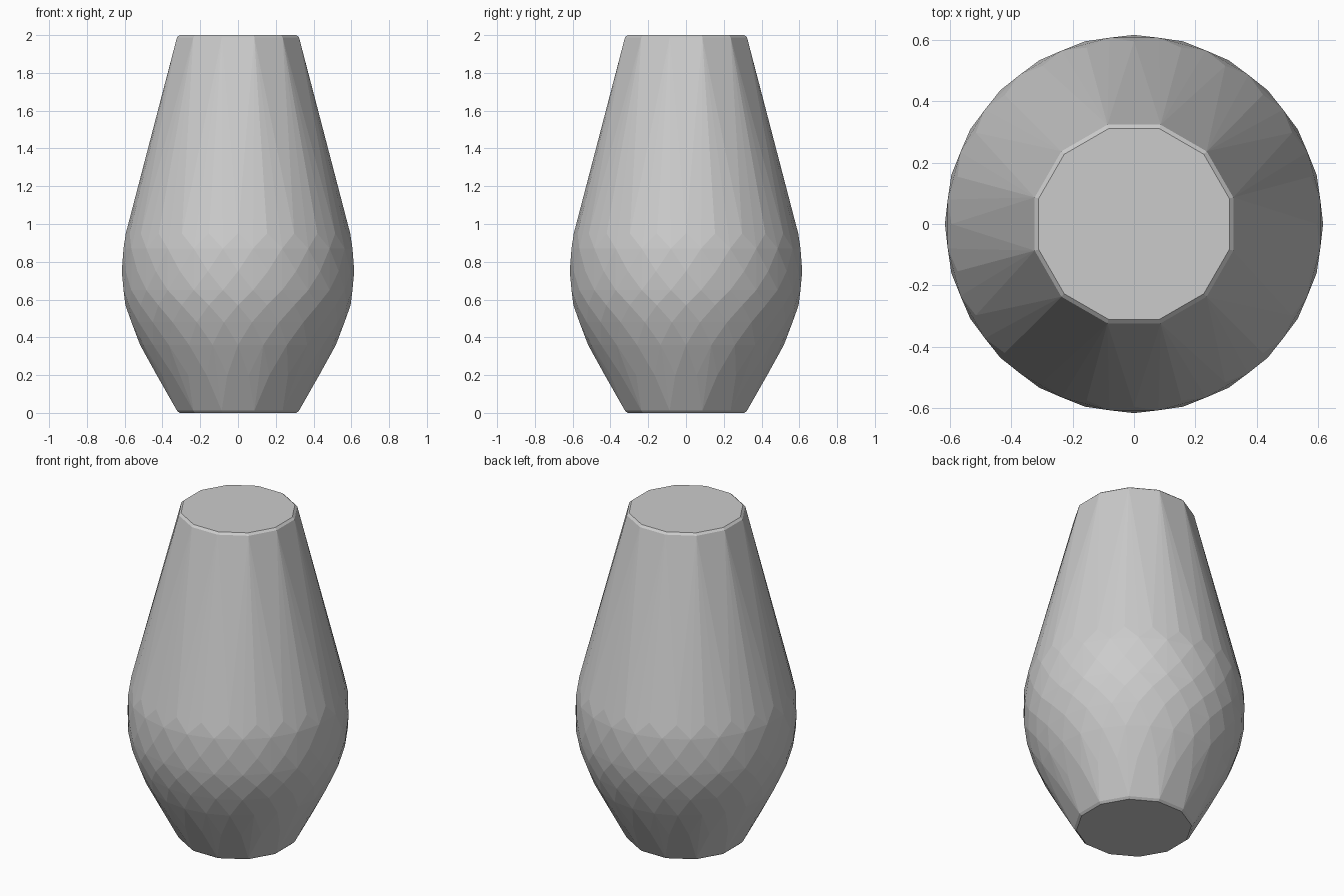
import bpy, bmesh
from math import cos, sin, pi, radians

if "Cube" in bpy.data.objects:
    bpy.data.objects.remove(bpy.data.objects["Cube"])

bm = bmesh.new()


def ring(z, apothem, sides, turn):
    """Ring of points whose flat sides lie at the given distance from the axis."""
    r = apothem / cos(pi / sides)
    for i in range(sides):
        a = 2 * pi * i / sides + turn
        bm.verts.new((r * cos(a), r * sin(a), z))


# Twelve-sided ends with a narrow bevel
for z, a in ((0, 0.31), (0.012, 0.323), (1.988, 0.323), (2, 0.31)):
    ring(z, a, 12, radians(15))

# Rounded belly: staggered rings give the irregular hull facets
belly = [(0.20, 0.430), (0.36, 0.514), (0.48, 0.564), (0.57, 0.591),
         (0.65, 0.606), (0.75, 0.610), (0.87, 0.606), (0.95, 0.589)]
for i, (z, a) in enumerate(belly):
    ring(z, a, 24, radians(7.5 if i % 2 == 0 else 0))

# Wrap everything in one convex skin
res = bmesh.ops.convex_hull(bm, input=bm.verts[:])
loose = [v for v in bm.verts if not v.link_faces]
bmesh.ops.delete(bm, geom=loose, context='VERTS')
bmesh.ops.dissolve_limit(bm, angle_limit=radians(1), verts=bm.verts[:], edges=bm.edges[:])
bmesh.ops.recalc_face_normals(bm, faces=bm.faces[:])

mesh = bpy.data.meshes.new("faceted_vase_body")
bm.to_mesh(mesh)
bm.free()
body = bpy.data.objects.new("faceted_vase_body", mesh)
bpy.context.collection.objects.link(body)
